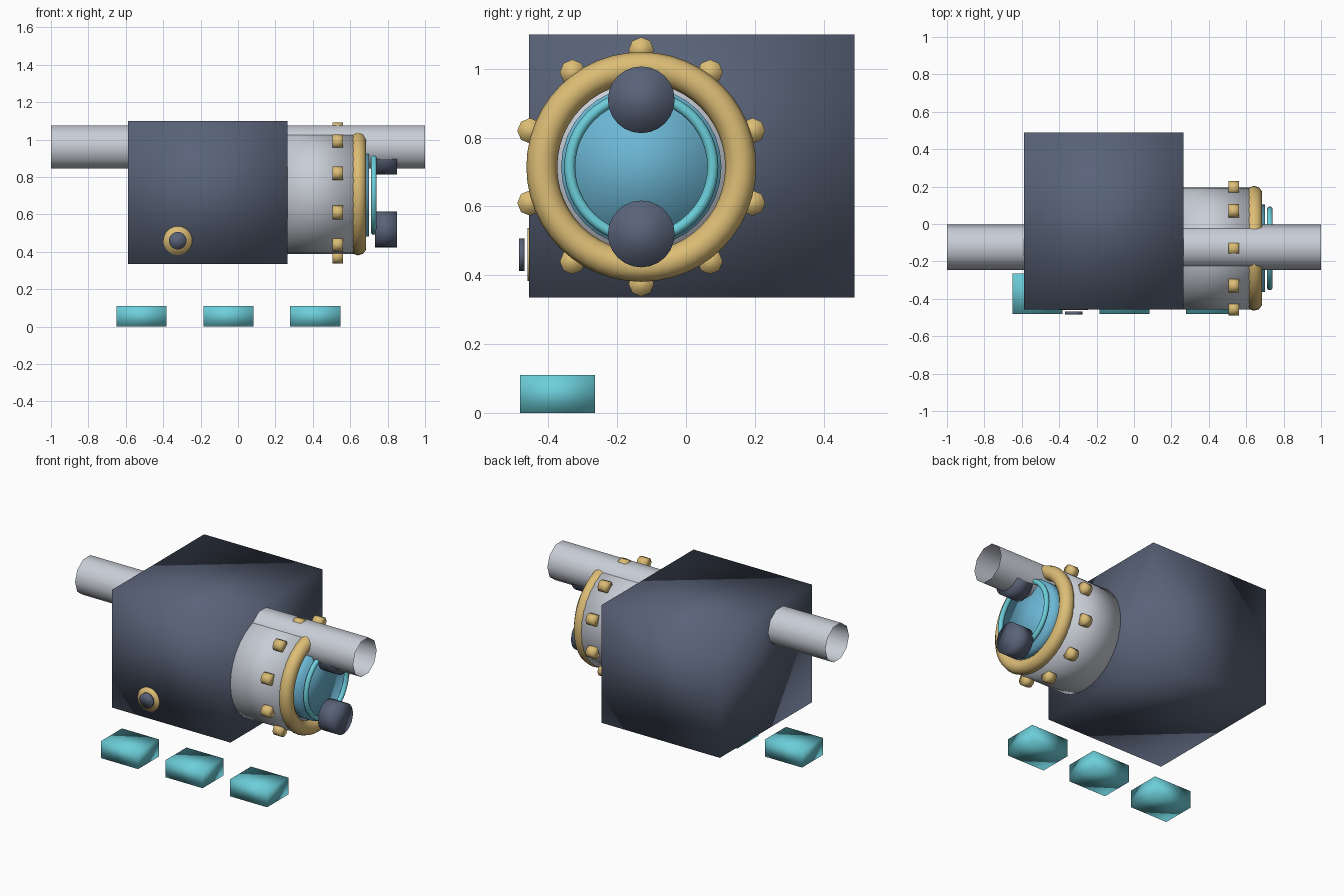
import bpy
from math import pi, cos, sin

default = bpy.data.objects.get("Cube")
if default:
    bpy.data.objects.remove(default, do_unlink=True)


def material(name, rgb):
    m = bpy.data.materials.new(name)
    m.use_nodes = True
    m.diffuse_color = (*rgb, 1)
    m.node_tree.nodes["Principled BSDF"].inputs["Base Color"].default_value = (*rgb, 1)
    return m


SLATE = material("slate", (0.10, 0.125, 0.19))
STEEL = material("pale_steel", (0.58, 0.61, 0.67))
BRASS = material("brass", (0.72, 0.51, 0.18))
CYAN = material("cyan", (0.15, 0.62, 0.70))
GLASS = material("blue_glass", (0.15, 0.47, 0.66))

ALONG_X = (0, pi / 2, 0)
ALONG_Y = (pi / 2, 0, 0)
CY, CZ = -0.13, 0.715   # axis of the round housing


def finish(name, mat):
    ob = bpy.context.object
    ob.name = name
    ob.data.materials.append(mat)
    # every part is softly shaded, including across its edges
    bpy.ops.object.shade_smooth()
    return ob


def box(name, mat, low, high):
    bpy.ops.mesh.primitive_cube_add(size=1, location=[(a + b) / 2 for a, b in zip(low, high)])
    bpy.context.object.scale = [b - a for a, b in zip(low, high)]
    bpy.ops.object.transform_apply(location=False, rotation=False, scale=True)
    return finish(name, mat)


def rod(name, mat, x0, x1, y, z, radius, sides=32, caps='NGON'):
    bpy.ops.mesh.primitive_cylinder_add(vertices=sides, radius=radius, depth=x1 - x0,
                                        end_fill_type=caps, rotation=ALONG_X,
                                        location=((x0 + x1) / 2, y, z))
    return finish(name, mat)


def ring(name, mat, x, major, minor):
    bpy.ops.mesh.primitive_torus_add(major_radius=major, minor_radius=minor,
                                     major_segments=48, minor_segments=10,
                                     rotation=ALONG_X, location=(x, CY, CZ))
    return finish(name, mat)


def disc(name, mat, y0, y1, radius):
    bpy.ops.mesh.primitive_cylinder_add(vertices=24, radius=radius, depth=y1 - y0,
                                        rotation=ALONG_Y,
                                        location=(-0.322, (y0 + y1) / 2, 0.46))
    return finish(name, mat)


# Main body and the open pipe running through it
box("body", SLATE, (-0.587, -0.456, 0.335), (0.265, 0.49, 1.10))
rod("pipe", STEEL, -1, 1, -0.125, 0.96, 0.121, sides=10, caps='NOTHING')

# Round housing with its window
rod("housing", STEEL, 0.2, 0.62, CY, CZ, 0.326)
ring("housing_rim", BRASS, 0.642, 0.289, 0.045)
rod("window", GLASS, 0.6, 0.70, CY, CZ, 0.233)
ring("window_ring", CYAN, 0.726, 0.208, 0.016)

# Rivets around the housing
for i in range(10):
    a = pi / 2 + i * pi / 5
    rod(f"rivet_{i + 1}", BRASS, 0.505, 0.562,
        CY + 0.34 * cos(a), CZ + 0.34 * sin(a), 0.037, sides=8)

# Knobs above and below the window
for name, side in (("upper_knob", 1), ("lower_knob", -1)):
    rod(name, SLATE, 0.733, 0.85, CY, CZ + side * 0.195, 0.097, sides=24)

# Front button
disc("button_plate", BRASS, -0.461, -0.45, 0.077)
disc("button_cap", SLATE, -0.485, -0.469, 0.047)

# Row of steps in front
for i in range(3):
    x = -0.515 + i * 0.464
    box(f"step_{i + 1}", CYAN, (x - 0.134, -0.482, 0), (x + 0.134, -0.265, 0.11))
